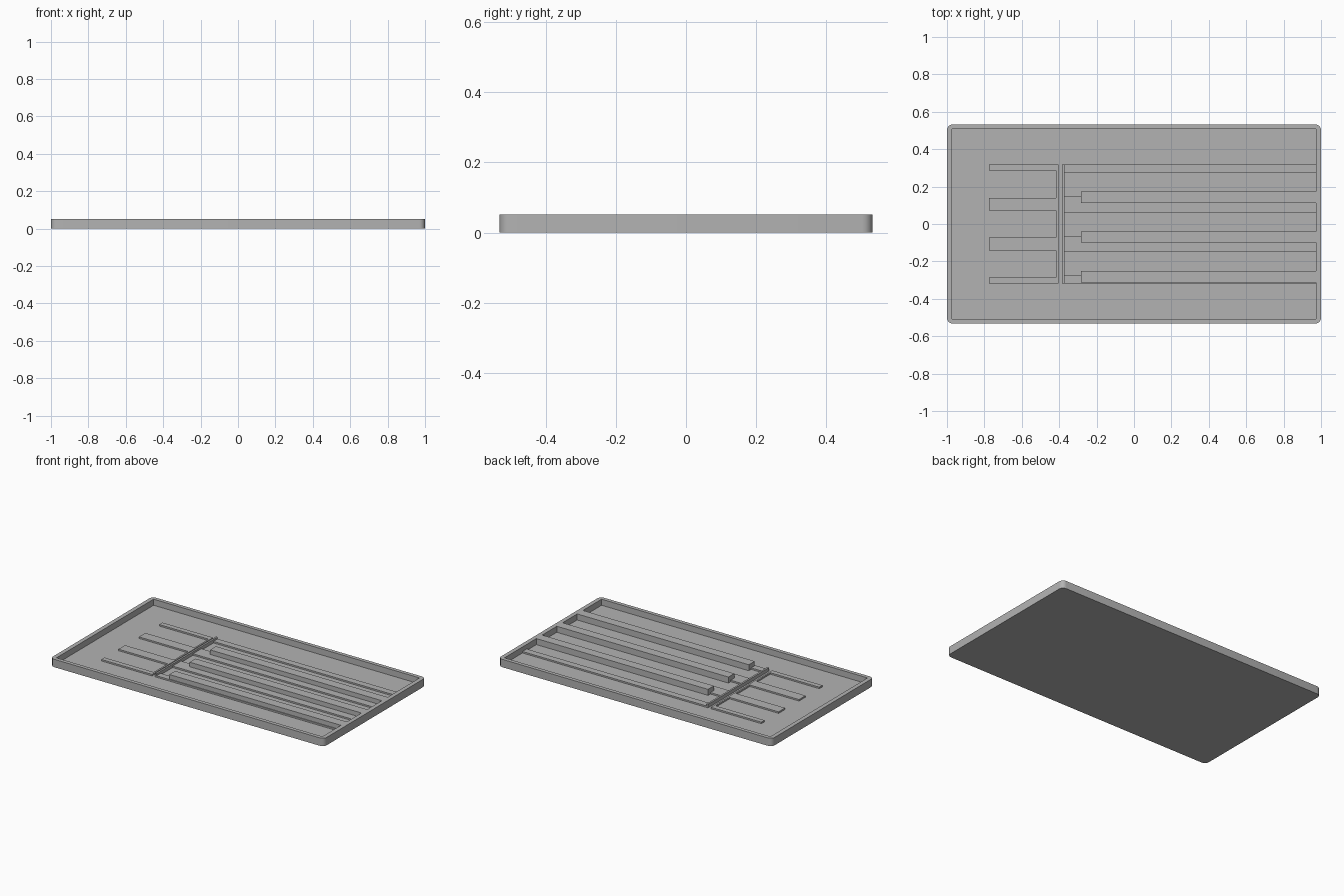
import bpy, bmesh

cube = bpy.data.objects.get("Cube")
if cube:
    bpy.data.objects.remove(cube, do_unlink=True)

grey = bpy.data.materials.new("plain grey")
grey.use_nodes = True
colour = (0.45, 0.45, 0.45, 1)
grey.diffuse_color = colour
grey.node_tree.nodes["Principled BSDF"].inputs["Base Color"].default_value = colour


def box(name, x0, x1, y0, y1, z0, z1, corner=0):
    """Axis-aligned block, optionally with rounded upright edges."""
    bm = bmesh.new()
    bmesh.ops.create_cube(bm, size=1)
    for v in bm.verts:
        v.co.x = x1 if v.co.x > 0 else x0
        v.co.y = y1 if v.co.y > 0 else y0
        v.co.z = z1 if v.co.z > 0 else z0
    if corner:
        upright = [e for e in bm.edges
                   if abs(e.verts[0].co.z - e.verts[1].co.z) > 1e-4]
        bmesh.ops.bevel(bm, geom=upright, offset=corner, segments=6,
                        profile=0.5, affect='EDGES')
    mesh = bpy.data.meshes.new(name)
    bm.to_mesh(mesh)
    bm.free()
    mesh.materials.append(grey)
    obj = bpy.data.objects.new(name, mesh)
    bpy.context.collection.objects.link(obj)
    return obj


HALF_Y, RIM_TOP, FLOOR = 0.532, 0.052, 0.012
IN_X, IN_Y = 0.972, 0.507
BASE = FLOOR - 0.004          # ribs sink slightly into the floor
LOW, GATE = 0.022, 0.035      # tops of the low ribs and the cross wall
PITCH, BLOCK_Y = 0.213, 0.319

# Shallow tray with rounded corners and a square-cornered recess
tray = box("tray", -1, 1, -HALF_Y, HALF_Y, 0, RIM_TOP, corner=0.03)
cutter = box("recess_cutter", -IN_X, IN_X, -IN_Y, IN_Y, FLOOR, RIM_TOP + 0.1)
cutter.hide_render = True
cut = tray.modifiers.new("recess", 'BOOLEAN')
cut.operation, cut.solver, cut.object = 'DIFFERENCE', 'EXACT', cutter
bpy.context.view_layer.objects.active = tray
tray.select_set(True)
bpy.ops.object.modifier_apply(modifier=cut.name)
bpy.data.objects.remove(cutter, do_unlink=True)
bpy.ops.object.shade_smooth_by_angle()

# Short comb on one side, long lane dividers on the other
for i in range(4):
    y = BLOCK_Y - i * PITCH
    for name, x0, x1, half in (("comb_tooth", -0.775, -0.416, 0.034),
                               ("lane_divider", -0.372, IN_X, 0.044)):
        box(f"{name}_{i + 1}", x0, x1, max(y - half, -BLOCK_Y),
            min(y + half, BLOCK_Y), BASE, LOW)

# Comb spine and taller cross wall, with a narrow slot between them
box("comb_spine", -0.416, -0.405, -BLOCK_Y, BLOCK_Y, BASE, LOW)
box("cross_wall", -0.384, -0.372, -BLOCK_Y, BLOCK_Y, BASE, GATE)

# Tall bars joining the rim, one along each lane
for i in range(3):
    top = 0.174 - i * PITCH
    box(f"tall_bar_{i + 1}", -0.283, IN_X, top - 0.061, top, BASE, RIM_TOP)
